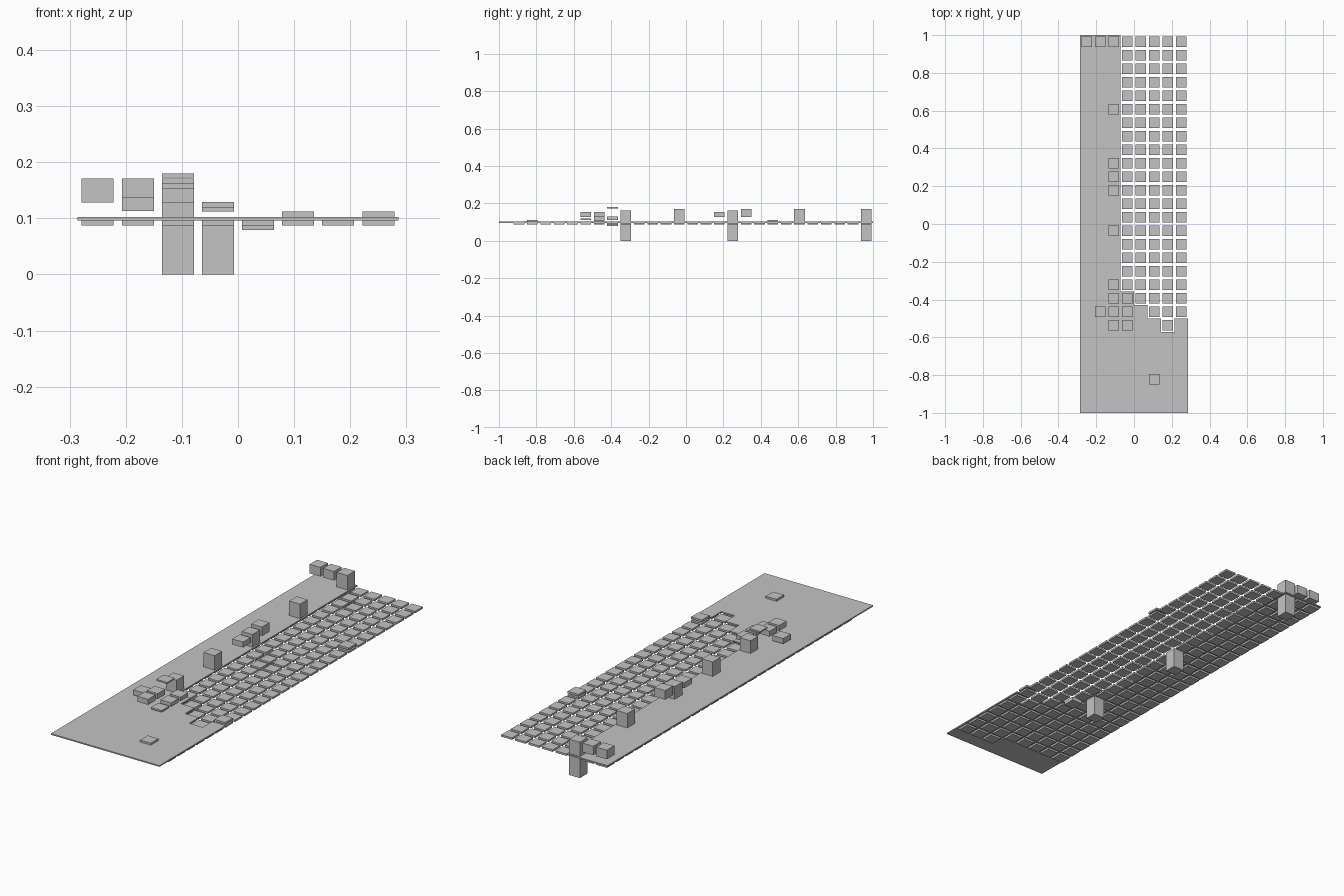
import bpy, bmesh
from mathutils import Matrix

if "Cube" in bpy.data.objects:
    bpy.data.objects.remove(bpy.data.objects["Cube"])

P = 2 / 28            # grid pitch
S = 0.057             # tile width
grey = bpy.data.materials.new("light_grey")
grey.diffuse_color = (0.55, 0.55, 0.55, 1)
grey.use_nodes = True
grey.node_tree.nodes["Principled BSDF"].inputs["Base Color"].default_value = grey.diffuse_color


def cx(col):
    return (col - 3.5) * P


def cy(row):
    return 1 - (row + 0.5) * P


def finish(name, bm):
    bmesh.ops.recalc_face_normals(bm, faces=bm.faces)
    me = bpy.data.meshes.new(name)
    bm.to_mesh(me)
    bm.free()
    me.materials.append(grey)
    ob = bpy.data.objects.new(name, me)
    bpy.context.collection.objects.link(ob)


def boxes(name, items):
    """Each item is column, row, bottom z, top z."""
    bm = bmesh.new()
    for c, r, z0, z1 in items:
        m = Matrix.Translation((cx(c), cy(r), (z0 + z1) / 2)) @ Matrix.Diagonal((S, S, z1 - z0, 1))
        bmesh.ops.create_cube(bm, size=1, matrix=m)
    finish(name, bm)


# Thin base plate with a stepped cut-out
outline = [(-4, 14), (-4, -14), (4, -14), (4, -7), (3, -7), (3, -8), (2, -8),
           (2, -7), (1, -7), (1, -6), (0, -6), (0, -5), (-1, -5), (-1, 14)]
bm = bmesh.new()
face = bm.faces.new([bm.verts.new((x * P, y * P, 0.0965)) for x, y in outline])
ext = bmesh.ops.extrude_face_region(bm, geom=[face])
bmesh.ops.translate(bm, vec=(0, 0, 0.006),
                    verts=[v for v in ext["geom"] if isinstance(v, bmesh.types.BMVert)])
finish("base_plate", bm)

# Regular field of thin tiles under the plate and across the opening
boxes("tile_field", [(c, r, 0.087, 0.096) for c in range(8)
                     for r in range(27 if c > 4 else 26)])

# Posts reaching the ground, and one extra low tile
boxes("support_posts", [(2, 0, 0, 0.0965), (3, 10, 0, 0.0965), (3, 18, 0, 0.0965)])
boxes("low_tile", [(4, 19, 0.079, 0.087)])

# Blocks standing on the plate
boxes("standing_blocks", [(2, 0, 0.1025, 0.171), (2, 5, 0.1025, 0.171), (2, 14, 0.1025, 0.171),
                          (2, 10, 0.1025, 0.163), (2, 18, 0.1025, 0.163)])

# Blocks floating above the plate
boxes("floating_blocks", [(0, 0, 0.128, 0.171), (1, 0, 0.128, 0.171), (2, 9, 0.128, 0.171),
                          (2, 11, 0.128, 0.154), (2, 20, 0.128, 0.154), (2, 21, 0.128, 0.154),
                          (1, 20, 0.113, 0.138), (2, 19, 0.173, 0.18)])
boxes("floating_tiles", [(3, 19, 0.112, 0.129), (3, 20, 0.112, 0.129), (3, 21, 0.112, 0.12)])

# Slightly raised tiles
boxes("raised_tiles", [(5, 25, 0.1025, 0.112), (7, 20, 0.1025, 0.112), (7, 7, 0.1025, 0.112)])
